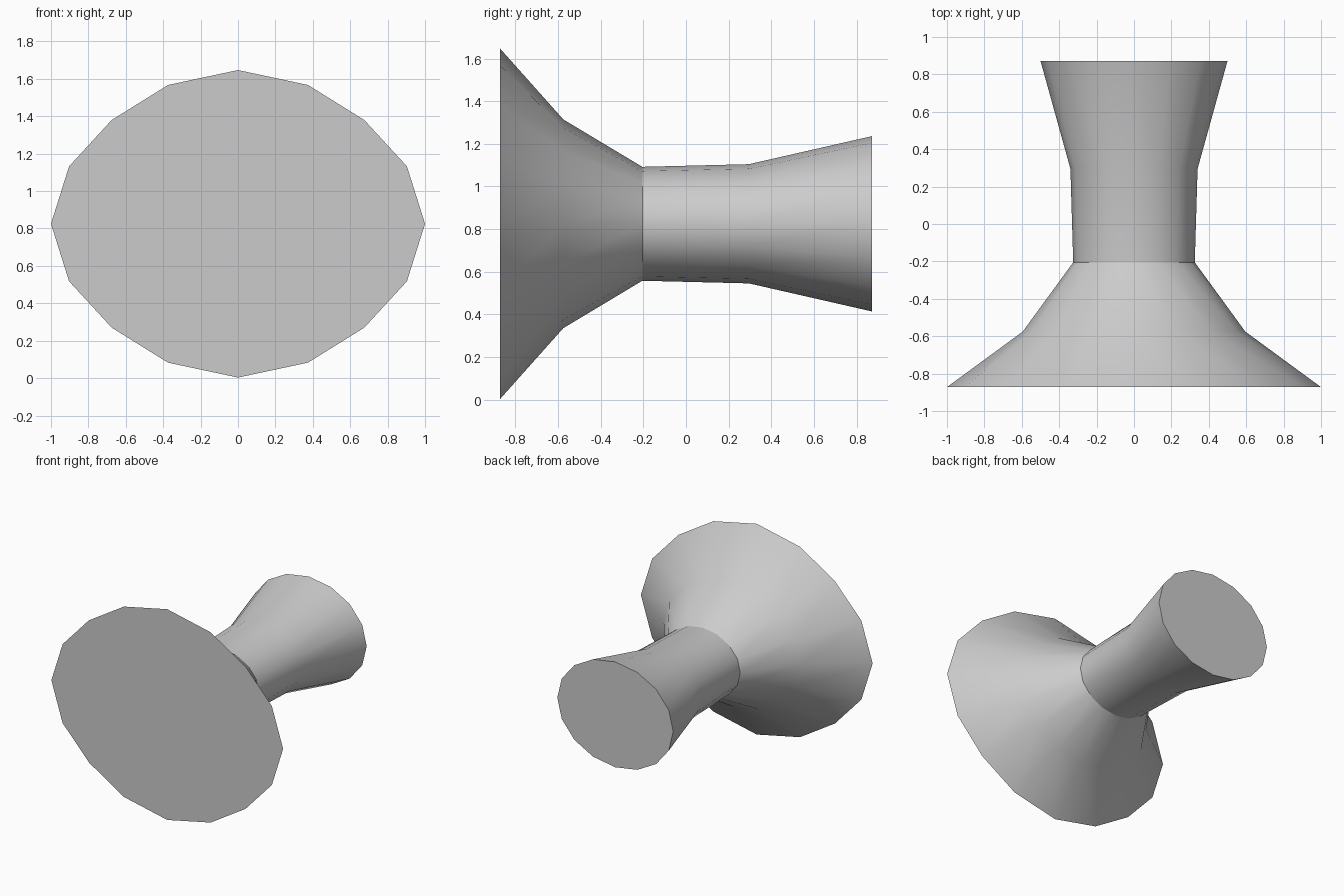
import bpy, bmesh, math

if "Cube" in bpy.data.objects:
    bpy.data.objects.remove(bpy.data.objects["Cube"])

SIDES = 16
CENTRE_Z = 0.825
RATIO = 0.822  # height of each oval section relative to its width

grey = bpy.data.materials.new("plain grey")
grey.diffuse_color = (0.6, 0.6, 0.6, 1)
grey.use_nodes = True
grey.node_tree.nodes["Principled BSDF"].inputs["Base Color"].default_value = grey.diffuse_color


def oval_loft(name, sections, cap_start, cap_end):
    """Loft oval rings along y; each section is (y, half width, corner flattening)."""
    bm = bmesh.new()
    rings = []
    for y, r, flat in sections:
        ring = []
        for i in range(SIDES):
            a = 2 * math.pi * i / SIDES
            k = r * (1 - flat * math.sin(2 * a) ** 2)
            ring.append(bm.verts.new((k * math.cos(a), y, CENTRE_Z + RATIO * k * math.sin(a))))
        rings.append(ring)
    for a, b in zip(rings, rings[1:]):
        for i in range(SIDES):
            j = (i + 1) % SIDES
            bm.faces.new((a[i], b[i], b[j], a[j]))
    if cap_start:
        bm.faces.new(rings[0])
    if cap_end:
        bm.faces.new(rings[-1][::-1])
    mesh = bpy.data.meshes.new(name)
    bm.to_mesh(mesh)
    bm.free()
    mesh.materials.append(grey)
    ob = bpy.data.objects.new(name, mesh)
    bpy.context.collection.objects.link(ob)
    bpy.ops.object.select_all(action='DESELECT')
    ob.select_set(True)
    bpy.context.view_layer.objects.active = ob
    bpy.ops.object.shade_smooth_by_angle(angle=math.radians(40))


# Wide flared base with a closed front
oval_loft("flared_base", [(-0.872, 1.0, 0.045), (-0.575, 0.595, 0.01), (-0.205, 0.325, 0)], True, False)

# Narrow neck widening to a closed rear end
oval_loft("neck", [(-0.205, 0.325, 0), (0.295, 0.34, 0), (0.872, 0.5, 0)], False, True)
